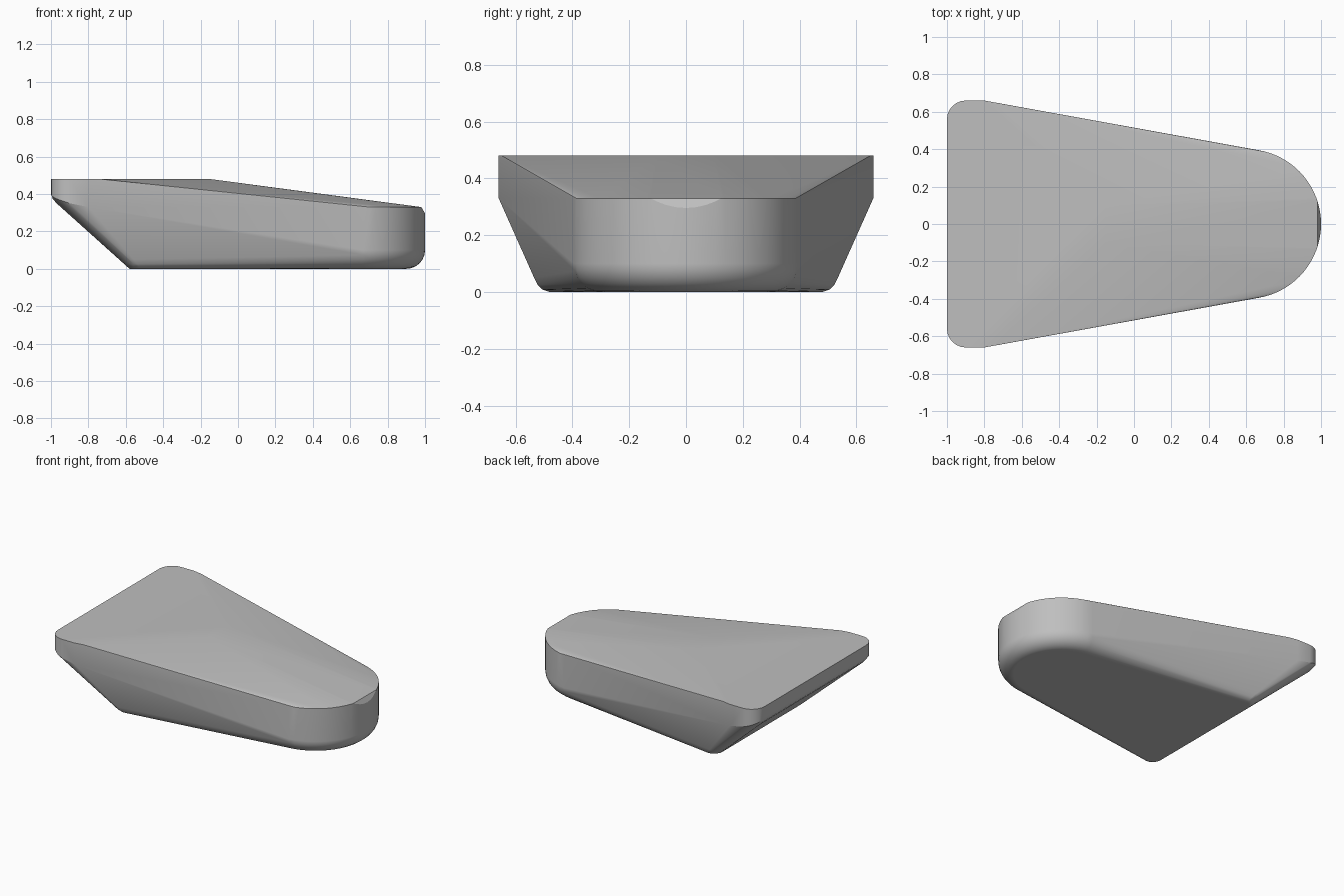
import bpy, bmesh, math

cube = bpy.data.objects.get("Cube")
if cube:
    bpy.data.objects.remove(cube, do_unlink=True)

grey = bpy.data.materials.new("mid grey")
grey.use_nodes = True
grey.diffuse_color = (0.52, 0.52, 0.52, 1)
grey.node_tree.nodes["Principled BSDF"].inputs["Base Color"].default_value = (0.52, 0.52, 0.52, 1)

NOSE_X, NOSE_R, NOSE_Z = 0.6, 0.4, 0.33   # rounded front end
TOP_Z, CUT_X = 0.48, 0.98                 # raised deck, start of the nose bevel
half = []                                 # points of the +y half


def nose_point(angle, radius, z):
    half.append((NOSE_X + radius * math.cos(angle), radius * math.sin(angle), z))


# Nose rim with a small bevel at the tip
angles = [math.radians(80 * i / 16) for i in range(17)]
for a in angles + [math.acos((CUT_X - NOSE_X) / NOSE_R)]:
    x = NOSE_X + NOSE_R * math.cos(a)
    nose_point(a, NOSE_R, NOSE_Z - 1.7 * max(0, x - CUT_X))

# Nose wall foot and rounded underside
fillet = 0.1
for step in range(7):
    t = math.pi / 2 * step / 6
    for a in angles:
        nose_point(a, NOSE_R - fillet * (1 - math.cos(t)), fillet * (1 - math.sin(t)))

# Raised deck and the wide shoulders
half += [(-0.15, 0.1, TOP_Z), (-0.74, 0.649, TOP_Z),
         (-0.8, 0.66, TOP_Z), (-0.8, 0.66, 0.33)]

# Rounded rear corner, rolling under toward the keel
for i in range(7):
    a = math.pi / 2 * i / 6
    x, y = -0.9 - 0.1 * math.cos(a), 0.56 + 0.1 * math.sin(a)
    half.append((x, y, TOP_Z))
    half.append((x, y, 0.4 - 0.05 * i / 6))
half += [(-0.99, 0.565, 0.373), (-0.97, 0.57, 0.35), (-0.93, 0.62, 0.335)]

# Rear lower corner: rounded rings from the slope to the flat base
for z, rear, side, r in [(0.05, -0.632, 0.535, 0.075), (0.025, -0.607, 0.523, 0.07),
                         (0.008, -0.588, 0.505, 0.06), (0, -0.58, 0.48, 0.05)]:
    for i in range(6):
        a = math.pi / 2 * i / 5
        half.append((rear + r * (1 - math.cos(a)), side - r * (1 - math.sin(a)), z))

# Wrap both halves in one convex body
bm = bmesh.new()
for side in (1, -1):
    for x, y, z in half:
        bm.verts.new((x, side * y, z))
bmesh.ops.remove_doubles(bm, verts=bm.verts, dist=0.0005)
bmesh.ops.convex_hull(bm, input=bm.verts)
bmesh.ops.delete(bm, geom=[v for v in bm.verts if not v.link_faces], context='VERTS')
bmesh.ops.dissolve_limit(bm, angle_limit=math.radians(0.3), verts=bm.verts, edges=bm.edges)
bmesh.ops.recalc_face_normals(bm, faces=bm.faces)
mesh = bpy.data.meshes.new("wedge_body")
bm.to_mesh(mesh)
bm.free()
mesh.materials.append(grey)

body = bpy.data.objects.new("wedge_body", mesh)
bpy.context.collection.objects.link(body)
bpy.ops.object.select_all(action='DESELECT')
body.select_set(True)
bpy.context.view_layer.objects.active = body
bpy.ops.object.shade_smooth_by_angle(angle=math.radians(22))

# Keep the large faces flat while the rounds stay smooth
weighted = body.modifiers.new("weighted_normals", 'WEIGHTED_NORMAL')
weighted.keep_sharp = True
